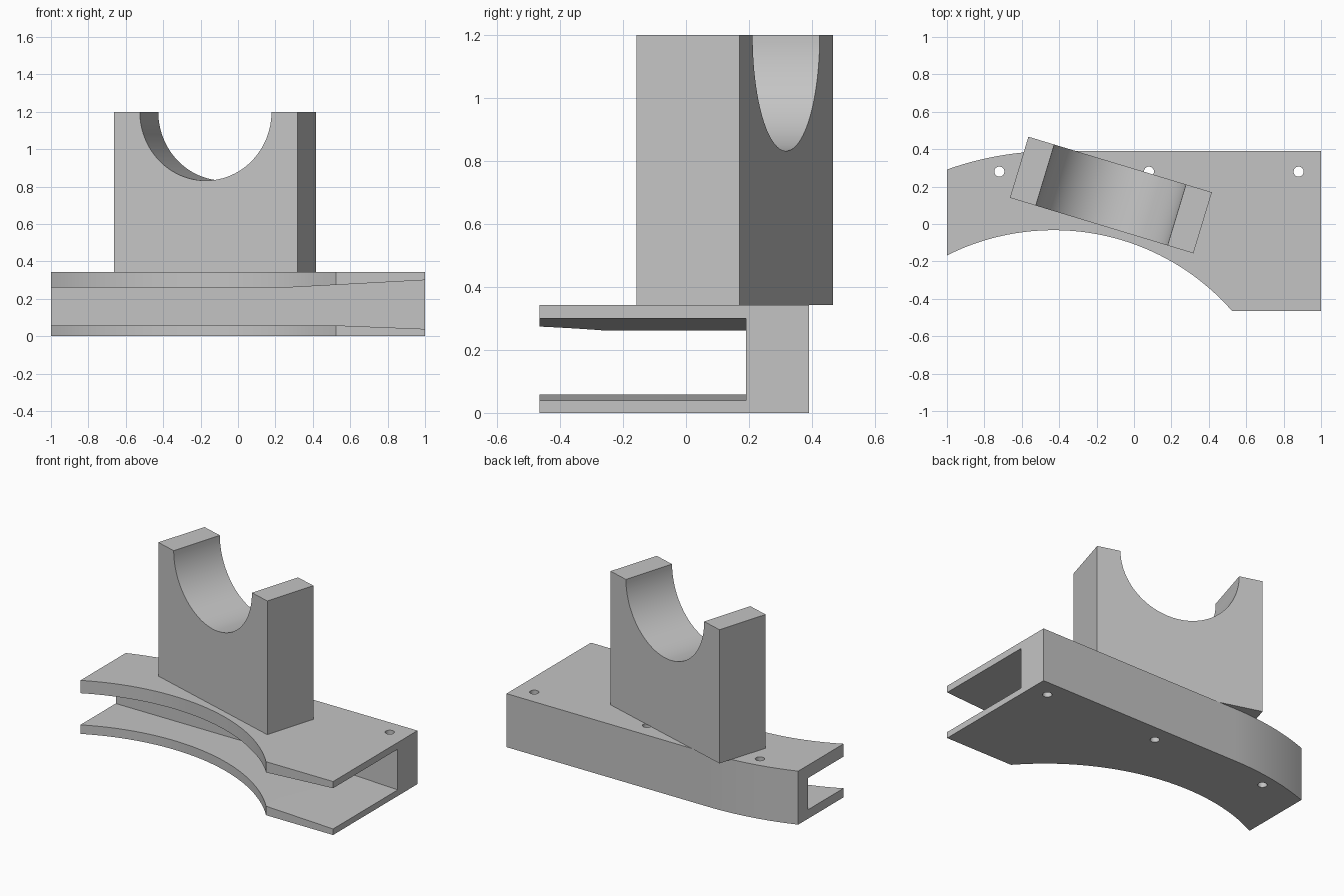
import bpy, bmesh
from math import sin, cos, asin, pi, radians
from mathutils import Matrix, Vector

if "Cube" in bpy.data.objects:
    bpy.data.objects.remove(bpy.data.objects["Cube"])

grey = bpy.data.materials.new("plain grey")
grey.use_nodes = True
colour = (0.55, 0.55, 0.55, 1)
grey.diffuse_color = colour
grey.node_tree.nodes["Principled BSDF"].inputs["Base Color"].default_value = colour


def prism(name, points, depth):
    """Extrude a closed outline of 3D points along a vector."""
    bm = bmesh.new()
    face = bm.faces.new([bm.verts.new(p) for p in points])
    top = bmesh.ops.extrude_face_region(bm, geom=[face])["geom"]
    bmesh.ops.translate(bm, vec=Vector(depth),
                        verts=[v for v in top if isinstance(v, bmesh.types.BMVert)])
    bmesh.ops.recalc_face_normals(bm, faces=bm.faces)
    mesh = bpy.data.meshes.new(name)
    bm.to_mesh(mesh)
    bm.free()
    mesh.materials.append(grey)
    obj = bpy.data.objects.new(name, mesh)
    bpy.context.collection.objects.link(obj)
    return obj


def arc(cx, cy, r, start, end, steps):
    return [(cx + r * cos(start + (end - start) * i / steps),
             cy + r * sin(start + (end - start) * i / steps)) for i in range(steps + 1)]


def activate(obj):
    bpy.ops.object.select_all(action="DESELECT")
    obj.select_set(True)
    bpy.context.view_layer.objects.active = obj


def cut(obj, cutter):
    cutter.hide_render = True
    mod = obj.modifiers.new("cut", "BOOLEAN")
    mod.operation, mod.solver, mod.object = "DIFFERENCE", "EXACT", cutter
    activate(obj)
    bpy.ops.object.modifier_apply(modifier=mod.name)
    bpy.data.objects.remove(cutter)


# Curved base: concentric front and back arcs joined to a square end
HEIGHT, FRONT, BACK = 0.343, -0.465, 0.39
CX, CY, R_IN, R_OUT = -0.43, -1.303, 1.27, 1.693
left = CX + 1
outline = arc(CX, CY, R_OUT, pi / 2, pi / 2 + asin(left / R_OUT), 16)
outline += arc(CX, CY, R_IN, pi / 2 + asin(left / R_IN), asin((FRONT - CY) / R_IN), 48)
outline += [(1, FRONT), (1, BACK)]
base = prism("curved_base", [(x, y, 0) for x, y in outline], (0, 0, HEIGHT))

# Channel along the front, widening toward one end
slot = [(-1.1, 0.058), (0.52, 0.058), (1, 0.039), (1.1, 0.035),
        (1.1, 0.305), (1, 0.3), (0.28, 0.261), (-1.1, 0.261)]
cut(base, prism("slot_cutter", [(x, -0.7, z) for x, z in slot], (0, 0.89, 0)))

# Three bolt holes through the back wall
for x in (-0.72, 0.08, 0.88):
    ring = arc(x, 0.28, 0.027, 0, 2 * pi, 32)[:-1]
    cut(base, prism("hole_cutter", [(px, py, -0.1) for px, py in ring], (0, 0, 0.6)))

# Upright saddle with a half-round cradle, turned on the base
HALF, DEPTH, TOP, CRADLE = 0.5125, 0.341, 1.2, 0.368
profile = [(-HALF, HEIGHT), (HALF, HEIGHT), (HALF, TOP)]
profile += arc(0, TOP, CRADLE, 0, -pi, 48) + [(-HALF, TOP)]
saddle = prism("saddle_block", [(x, -DEPTH / 2, z) for x, z in profile], (0, DEPTH, 0))
saddle.data.transform(Matrix.Translation((-0.1235, 0.155, 0)) @ Matrix.Rotation(radians(-16.84), 4, "Z"))

for obj in (base, saddle):
    activate(obj)
    bpy.ops.object.shade_smooth_by_angle(angle=radians(30))
